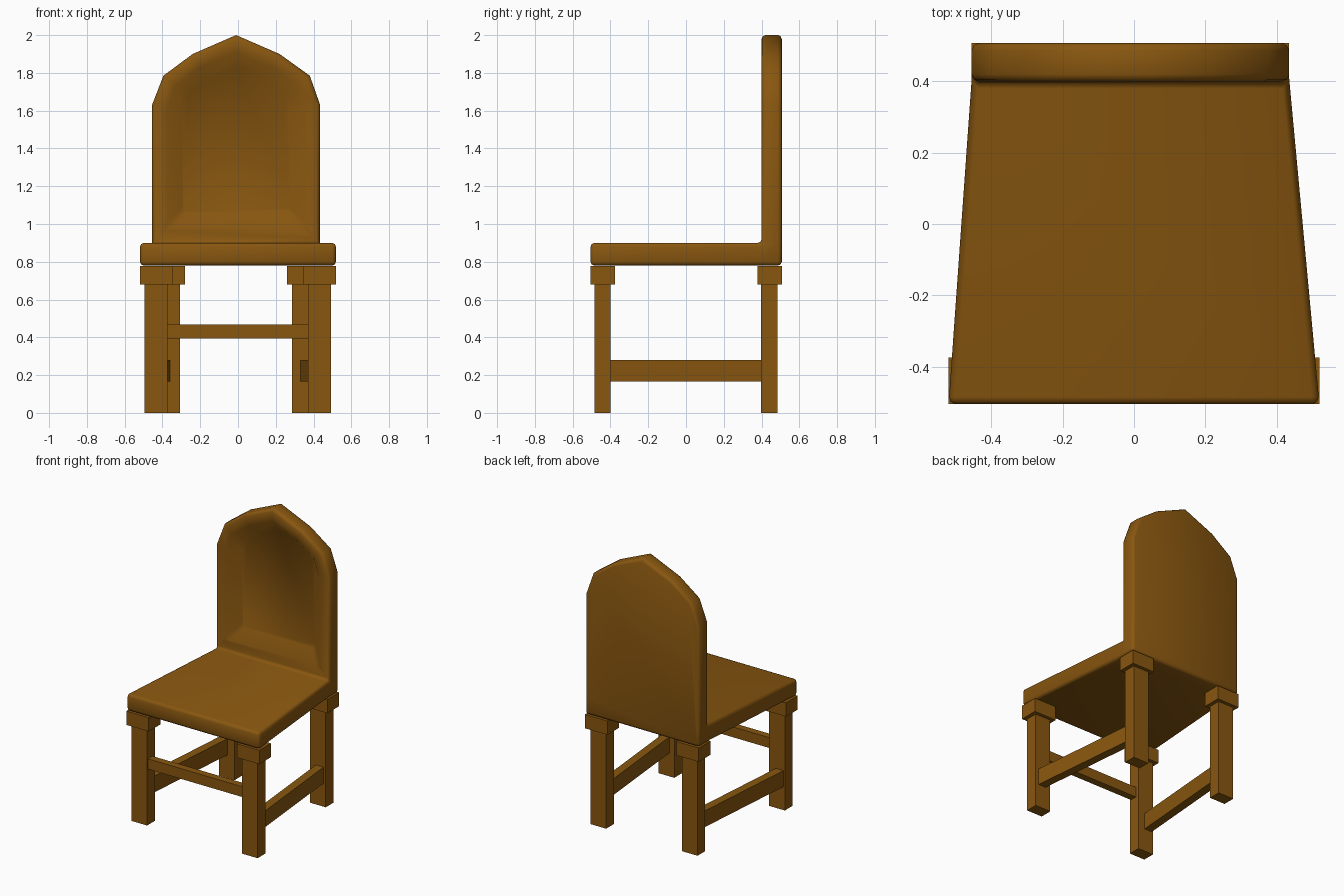
import bpy, bmesh
from mathutils import Vector

cube = bpy.data.objects.get("Cube")
if cube:
    bpy.data.objects.remove(cube, do_unlink=True)

wood = bpy.data.materials.new("brown_wood")
wood.use_nodes = True
COLOR = (0.25, 0.095, 0.005, 1)
wood.diffuse_color = COLOR
wood.node_tree.nodes["Principled BSDF"].inputs["Base Color"].default_value = COLOR


def finish(name, bm, smooth=False):
    bmesh.ops.recalc_face_normals(bm, faces=bm.faces)
    for f in bm.faces:
        f.smooth = smooth
    mesh = bpy.data.meshes.new(name)
    bm.to_mesh(mesh)
    bm.free()
    mesh.materials.append(wood)
    obj = bpy.data.objects.new(name, mesh)
    bpy.context.collection.objects.link(obj)
    return obj


def box(name, lo, hi, shear=0.0):
    """Box between two corners; shear slides its back end sideways."""
    lo, hi = Vector(lo), Vector(hi)
    bm = bmesh.new()
    bmesh.ops.create_cube(bm, size=1)
    for v in bm.verts:
        back = v.co.y > 0
        v.co = (lo + hi) / 2 + v.co * (hi - lo)
        if back:
            v.co.x += shear
    return finish(name, bm)


# Seat and backrest: one rounded shell
SEAT_Z, TOP_Z = 0.78, 0.9
BACK_L, BACK_R = -0.455, 0.435
FRONT_Y, REST_Y, REAR_Y = -0.505, 0.4, 0.507
arch = [(BACK_R, 1.63), (0.38, 1.785), (0.22, 1.9), (-0.01, 2.0),
        (-0.24, 1.9), (-0.395, 1.785), (BACK_L, 1.63)]
outline = [(BACK_L, TOP_Z), (BACK_L, SEAT_Z), (BACK_R, SEAT_Z), (BACK_R, TOP_Z)] + arch

bm = bmesh.new()
front = [bm.verts.new((x, REST_Y, z)) for x, z in outline]
rear = [bm.verts.new((x, REAR_Y, z)) for x, z in outline]
n = len(outline)
bm.faces.new(rear)
for i in range(n):
    j = (i + 1) % n
    bm.faces.new((front[i], front[j], rear[j], rear[i]))
seat_face = bm.faces.new(front[:4])
rest_face = bm.faces.new([front[0]] + front[3:])
bmesh.ops.recalc_face_normals(bm, faces=bm.faces)

# Pull the seat forward, widening towards the front
grown = bmesh.ops.extrude_discrete_faces(bm, faces=[seat_face])["faces"][0]
for v in grown.verts:
    v.co.y = FRONT_Y
    v.co.x = 0.52 if v.co.x > 0 else -0.52
bmesh.ops.remove_doubles(bm, verts=bm.verts, dist=0.0001)

# Sunken panel in the backrest
bmesh.ops.inset_region(bm, faces=[rest_face], thickness=0.08, use_even_offset=True)
bmesh.ops.inset_region(bm, faces=[rest_face], thickness=0.08, depth=-0.07, use_even_offset=True)
shell = finish("seat_and_backrest", bm, smooth=True)
bevel = shell.modifiers.new("rounded_edges", "BEVEL")
bevel.width = 0.02
bevel.segments = 2
bevel.limit_method = "ANGLE"
bevel.angle_limit = 0.95

# Legs with square caps under the seat corners
corners = [("front_right", -0.52, -0.505), ("front_left", 0.345, -0.505),
           ("back_right", -0.455, 0.378), ("back_left", 0.26, 0.378)]
for name, x, y in corners:
    box(name + "_cap", (x, y, 0.68), (x + 0.175, y + 0.13, 0.778))
    box(name + "_leg", (x + 0.026, y + 0.02, 0), (x + 0.148, y + 0.106, 0.69))

# Stretchers between the legs
box("front_stretcher", (-0.38, -0.475, 0.395), (0.38, -0.425, 0.468))
box("right_stretcher", (-0.485, -0.41, 0.165), (-0.425, 0.41, 0.28), 0.065)
box("left_stretcher", (0.41, -0.41, 0.165), (0.47, 0.41, 0.28), -0.08)
